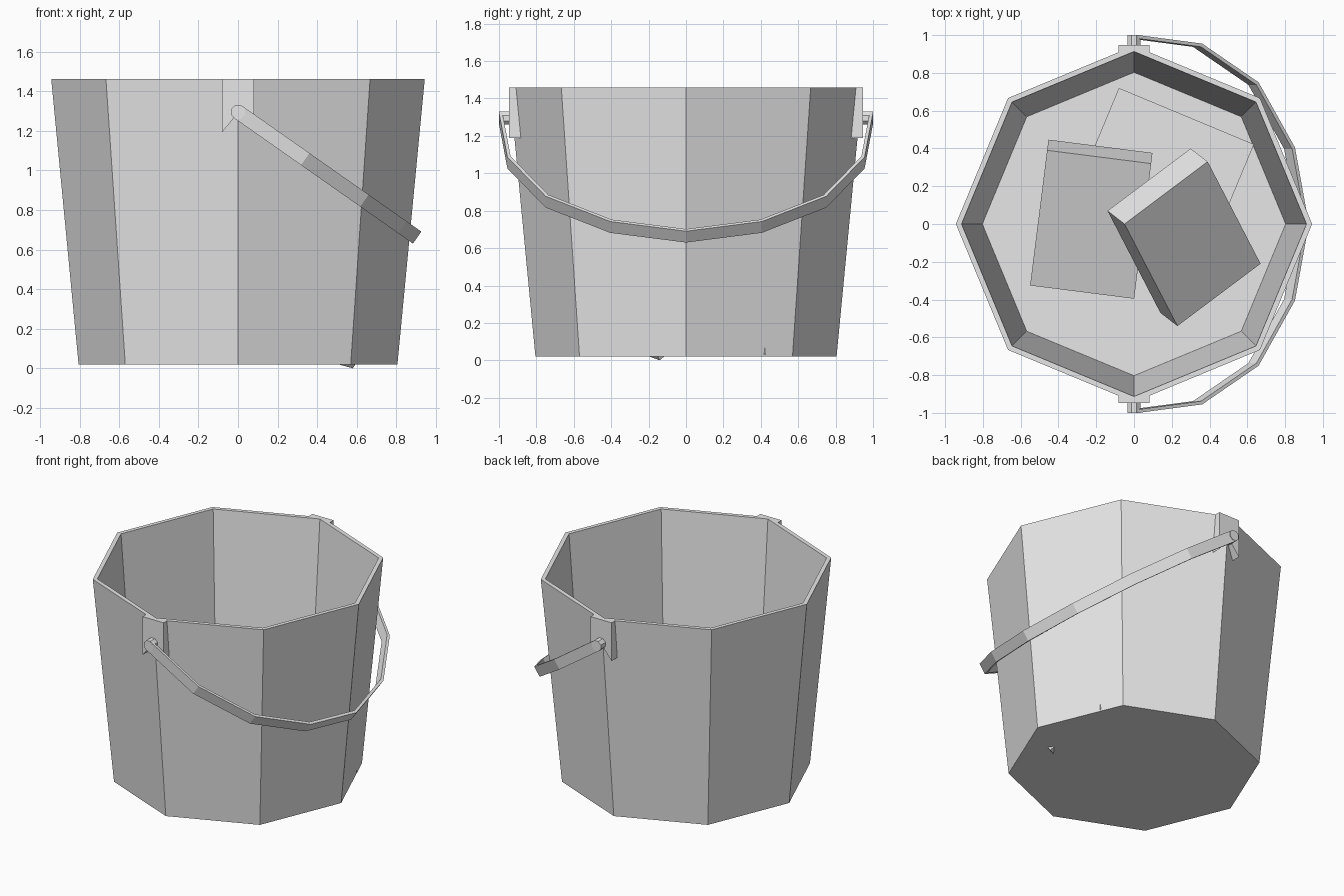
import bpy
import bmesh
from math import cos, sin, pi
from mathutils import Vector, Matrix

old = bpy.data.objects.get("Cube")
if old:
    bpy.data.objects.remove(old, do_unlink=True)

grey = bpy.data.materials.new("plain_grey")
grey.use_nodes = True
colour = (0.8, 0.8, 0.8, 1)
grey.diffuse_color = colour
grey.node_tree.nodes["Principled BSDF"].inputs["Base Color"].default_value = colour


def finish(name, bm):
    bmesh.ops.recalc_face_normals(bm, faces=bm.faces)
    mesh = bpy.data.meshes.new(name)
    bm.to_mesh(mesh)
    bm.free()
    mesh.materials.append(grey)
    obj = bpy.data.objects.new(name, mesh)
    bpy.context.collection.objects.link(obj)
    return obj


def loft(name, rings):
    """Skin a row of equal closed rings and cap both ends."""
    bm = bmesh.new()
    rows = [[bm.verts.new(p) for p in ring] for ring in rings]
    n = len(rows[0])
    for low, high in zip(rows, rows[1:]):
        for i in range(n):
            j = (i + 1) % n
            bm.faces.new((low[i], low[j], high[j], high[i]))
    bm.faces.new(rows[0])
    bm.faces.new(rows[-1])
    return finish(name, bm)


def octagon(radius, z):
    return [(radius * cos(i * pi / 4), radius * sin(i * pi / 4), z) for i in range(8)]


# Bucket: outer wall, rim, inner wall and floor
BASE, TOP = 0.02, 1.46
loft("bucket", [octagon(0.805, BASE), octagon(0.943, TOP),
                octagon(0.913, TOP), octagon(0.803, BASE + 0.01)])


# Brackets with a notched lower edge, backed into the wall, and their pegs
def wall_y(x, z):
    return 0.79 + (z - BASE) * 0.096 - 0.414 * abs(x)


PIVOT = 1.295
outline = [(-0.082, TOP), (0, TOP), (0.082, TOP), (0.082, 1.19), (0, 1.29), (-0.082, 1.19)]
for side, label in ((-1, "front"), (1, "back")):
    loft(label + "_bracket", [[(x, side * wall_y(x, z), z) for x, z in outline],
                              [(x, side * 0.947, z) for x, z in outline]])
    loft(label + "_peg", [[(0.038 * cos(i * pi / 4 + pi / 8), side * y,
                            PIVOT + 0.038 * sin(i * pi / 4 + pi / 8)) for i in range(8)]
                          for y in (0.93, 1.0)])

# Handle: a flat faceted strap hanging towards +x
along = Vector((0.905, 0, -0.635)).normalized()
across = Vector((-along.z, 0, along.x)) * 0.037
pivot = Vector((0, 0, PIVOT))
half = [(0.0, 1.0), (0.415, 0.955), (0.78, 0.75), (1.015, 0.405)]
path = [(t, -y) for t, y in half] + [(1.105, 0)] + [(t, y) for t, y in reversed(half)]


def strap_ring(t, y):
    outer = pivot + along * t + Vector((0, y, 0))
    inner = pivot + along * t * 0.982 + Vector((0, y * 0.982, 0))
    return [outer + across, outer - across, inner - across, inner + across]


loft("handle", [strap_ring(t, y) for t, y in path])


# Three loose blocks lying in the bucket, each set out from its highest corner
def block(name, corner, a, b):
    a, b = Vector(a).normalized(), Vector(b).normalized()
    c = a.cross(b).normalized()
    return a, b, c, Vector(corner), name


def build_block(name, corner, a, b, width, length, depth=0.18):
    a, b = Vector(a), Vector(b)
    c = a.cross(b).normalized() * depth
    a, b = a.normalized() * width, b.normalized() * length
    frame = Matrix((a, b, c)).transposed().to_4x4()
    frame.translation = Vector(corner) + (a + b + c) / 2
    bm = bmesh.new()
    bmesh.ops.create_cube(bm, size=1, matrix=frame)
    finish(name, bm)


build_block("flat_block", (-0.08, 0.72, 0.21), (0.72, -0.3, 0), (-0.3, -0.72, 0), 0.775, 0.56)
build_block("left_block", (-0.46, 0.39, 0.44), (0.55, -0.07, 0), (-0.09, -0.715, -0.24), 0.555, 0.76)
build_block("top_block", (-0.05, 0, 0.71), (0.44, 0.33, -0.12), (0.28, -0.54, -0.45), 0.563, 0.757)
